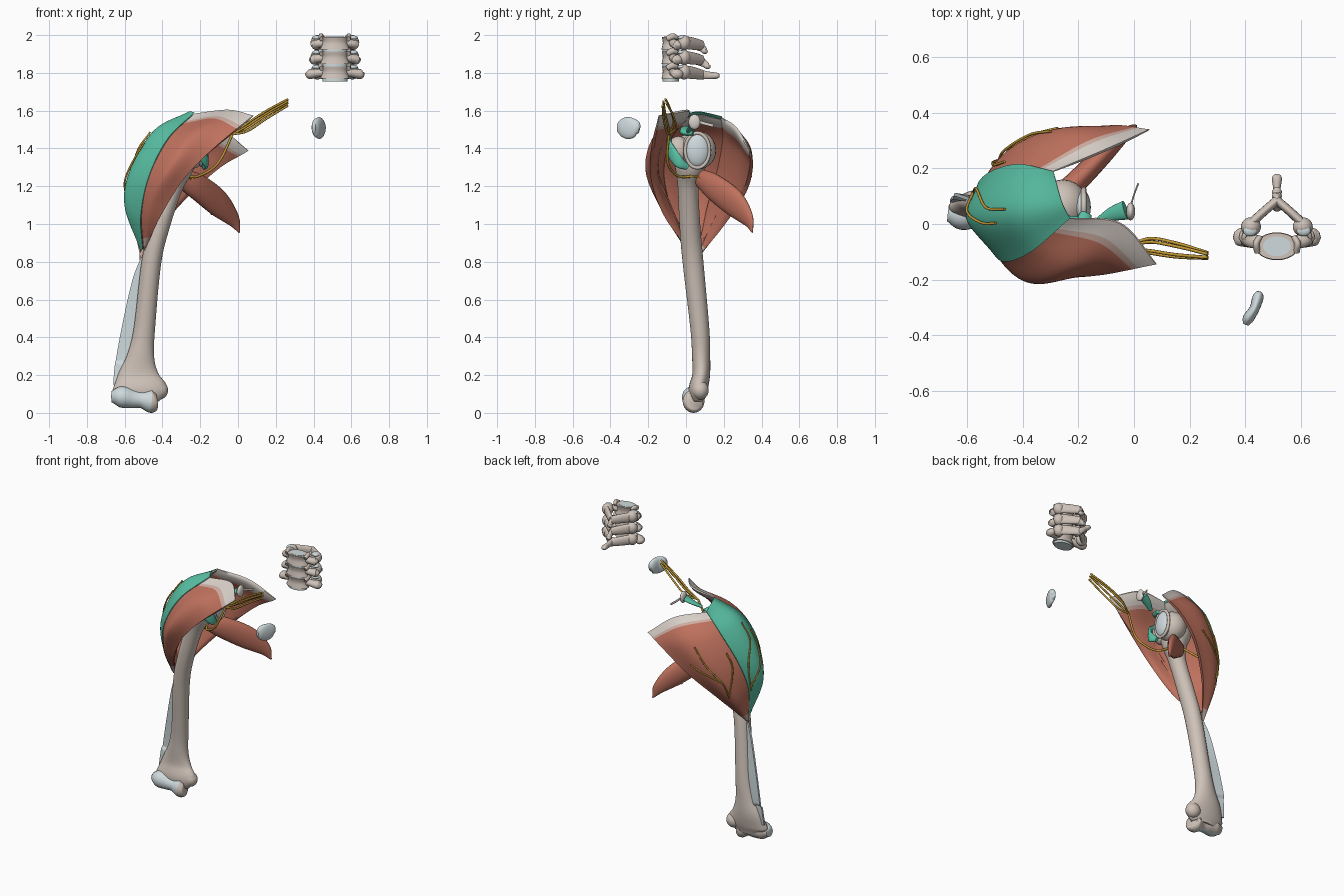
import bpy, bmesh, math
from mathutils import Vector, Matrix

if "Cube" in bpy.data.objects:
    bpy.data.objects.remove(bpy.data.objects["Cube"])

def material(name, rgb):
    m = bpy.data.materials.new(name)
    m.diffuse_color = (*rgb, 1)
    m.use_nodes = True
    m.node_tree.nodes["Principled BSDF"].inputs["Base Color"].default_value = m.diffuse_color
    return m

RED = material("muscle_red", (0.52, 0.165, 0.11))
GREEN = material("highlight_green", (0.10, 0.53, 0.37))
BONE = material("bone_beige", (0.62, 0.54, 0.48))
PALE = material("cartilage_pale_blue", (0.62, 0.70, 0.72))
TENDON = material("tendon_white", (0.70, 0.64, 0.59))
BLEND = material("tendon_pink", (0.62, 0.42, 0.36))
GOLD = material("nerve_gold", (0.56, 0.33, 0.04))
CENTRE = Vector((-0.28, 0.06, 1.2))

def spline(pts, t):
    """Catmull-Rom curve through pts, t from 0 to 1"""
    p = [Vector(q) for q in pts]
    p = [2 * p[0] - p[1]] + p + [2 * p[-1] - p[-2]]
    n = len(p) - 3
    i = min(int(t * n), n - 1)
    f = t * n - i
    a, b, c, d = p[i:i + 4]
    return 0.5 * (2 * b + (c - a) * f + (2 * a - 5 * b + 4 * c - d) * f ** 2
                  + (3 * b - a - 3 * c + d) * f ** 3)

def finish(name, bm, mats, angle=60, rule=None):
    bmesh.ops.recalc_face_normals(bm, faces=bm.faces)
    me = bpy.data.meshes.new(name)
    for f in bm.faces:
        f.smooth = True
        if rule:
            f.material_index = rule(f.calc_center_median(), f.normal)
    bm.to_mesh(me)
    bm.free()
    me.set_sharp_from_angle(angle=math.radians(angle))
    for m in mats:
        me.materials.append(m)
    ob = bpy.data.objects.new(name, me)
    bpy.context.collection.objects.link(ob)
    return ob

def surf(fibres, u, v):
    return spline([spline(f, u) for f in fibres], v)

def sheet(name, fibres, thick, mats, rule=lambda u: 0, nu=40, nv=16, edge=0.3):
    """Closed muscle belly: outer surface across the fibres, inner one offset inward"""
    bm = bmesh.new()
    P = [[surf(fibres, i / nu, j / nv) for j in range(nv + 1)] for i in range(nu + 1)]
    outer, inner = [], []
    for i in range(nu + 1):
        ro, ri = [], []
        for j in range(nv + 1):
            du = P[min(i + 1, nu)][j] - P[max(i - 1, 0)][j]
            dv = P[i][min(j + 1, nv)] - P[i][max(j - 1, 0)]
            n = du.cross(dv).normalized()
            if n.dot(CENTRE - P[i][j]) < 0:
                n = -n
            w = 2 * j / nv - 1
            t = thick * (0.15 + 0.85 * math.sin(math.pi * i / nu) ** 0.6 if edge < 1 else 1)
            t *= edge + (1 - edge) * (1 - w * w)
            ro.append(bm.verts.new(P[i][j]))
            ri.append(bm.verts.new(P[i][j] + n * t))
        outer.append(ro)
        inner.append(ri)
    for i in range(nu):
        k = rule((i + 0.5) / nu)
        for j in range(nv):
            for g in (outer, inner):
                bm.faces.new((g[i][j], g[i + 1][j], g[i + 1][j + 1], g[i][j + 1])).material_index = k
        for j in (0, nv):
            bm.faces.new((outer[i][j], outer[i + 1][j], inner[i + 1][j], inner[i][j])).material_index = k
    for i, k in ((0, rule(0)), (nu, rule(1))):
        for j in range(nv):
            bm.faces.new((outer[i][j], outer[i][j + 1], inner[i][j + 1], inner[i][j])).material_index = k
    return finish(name, bm, mats)

def sweep(name, pts, radii, mat, ref=(0, 0, 1), n=16, steps=6, rule=None):
    """Tube along a path; radii are (along ref, across ref) at each point"""
    bm = bmesh.new()
    ref, total, rings = Vector(ref), steps * (len(pts) - 1), []
    rad = [(a, b, 0) for a, b in radii]
    for i in range(total + 1):
        t = i / total
        c, r = spline(pts, t), spline(rad, t)
        d = (spline(pts, min(t + 0.01, 1)) - spline(pts, max(t - 0.01, 0))).normalized()
        u = (ref - d * ref.dot(d)).normalized()
        v = d.cross(u)
        rings.append([bm.verts.new(c + u * r.x * math.cos(2 * math.pi * k / n)
                                   + v * r.y * math.sin(2 * math.pi * k / n)) for k in range(n)])
    for a, b in zip(rings, rings[1:]):
        for k in range(n):
            bm.faces.new((a[k], a[(k + 1) % n], b[(k + 1) % n], b[k]))
    bm.faces.new(rings[0])
    bm.faces.new(rings[-1])
    return finish(name, bm, mat if isinstance(mat, list) else [mat], rule=rule)

def ball(name, c, r, mat):
    bm = bmesh.new()
    bmesh.ops.create_uvsphere(bm, u_segments=24, v_segments=14, radius=1,
                              matrix=Matrix.Translation(c) @ Matrix.Diagonal((*r, 1)))
    return finish(name, bm, [mat])

def wire(name, pts, r=0.005):
    return sweep(name, pts, [(r, r)] * len(pts), GOLD, (0.31, 0.52, 0.79), 8, 6)

# Deltoid: three bellies, each given by fibres from origin to insertion
front = [[(-.23, .02, 1.585), (-.37, -.095, 1.45), (-.47, -.13, 1.26), (-.51, -.08, 1.05), (-.50, .01, .86)],
         [(-.05, .0, 1.605), (-.23, -.16, 1.48), (-.37, -.213, 1.29), (-.47, -.13, 1.08), (-.495, 0, .86)],
         [(.08, -.145, 1.575), (-.13, -.185, 1.40), (-.285, -.185, 1.24), (-.405, -.12, 1.05), (-.485, 0, .88)]]
middle = [[(-.23, .02, 1.59), (-.37, -.10, 1.455), (-.47, -.135, 1.26), (-.515, -.08, 1.05), (-.505, 0, .87)],
          [(-.26, .08, 1.595), (-.44, .04, 1.50), (-.565, .02, 1.30), (-.60, .02, 1.10), (-.515, .035, .86)],
          [(-.29, .19, 1.57), (-.42, .215, 1.455), (-.53, .18, 1.27), (-.565, .12, 1.07), (-.515, .06, .85)]]
back = [[(-.29, .19, 1.565), (-.42, .205, 1.45), (-.525, .175, 1.27), (-.56, .115, 1.07), (-.515, .05, .81)],
        [(-.10, .27, 1.51), (-.25, .335, 1.40), (-.40, .30, 1.22), (-.50, .20, 1.02), (-.52, .06, .81)],
        [(.055, .34, 1.39), (-.08, .355, 1.31), (-.24, .32, 1.17), (-.40, .20, .99), (-.505, .06, .82)]]
ends = lambda u: 1 if u < 0.065 else 2 if u < 0.105 or u > 0.93 else 0
sheet("front_deltoid", front, 0.07, [RED, TENDON, BLEND], ends)
sheet("middle_deltoid", middle, 0.022, [GREEN])
sheet("middle_deltoid_lining", [[Vector(p).lerp(CENTRE, 0.04) for p in f] for f in middle], 0.04,
      [RED, TENDON], lambda u: 1 if u < 0.1 else 0)
sheet("back_deltoid", back, 0.07, [RED, TENDON, BLEND], ends)

# Small muscle running back and down from the humerus
sweep("lower_shoulder_muscle", [(-.30, .08, 1.24), (-.22, .14, 1.20), (-.11, .25, 1.115), (-.03, .325, 1.03), (.008, .352, .955)],
      [(.05, .035), (.07, .04), (.075, .035), (.045, .02), (.004, .004)], RED, n=20)

# Humerus
shaft = [(-.52, .06, .06, .10, .035), (-.52, .063, .12, .145, .05), (-.525, .08, .20, .11, .047),
         (-.515, .08, .30, .072, .048), (-.495, .073, .45, .056, .05), (-.458, .037, .80, .052, .055),
         (-.41, .02, 1.0, .052, .055), (-.345, .012, 1.2, .055, .056), (-.315, .02, 1.3, .08, .08),
         (-.315, .03, 1.38, .095, .10), (-.31, .03, 1.45, .07, .075), (-.31, .03, 1.48, .02, .02)]
sweep("humerus", [s[:3] for s in shaft], [s[3:] for s in shaft], BONE, (1, 0, 0), 28)
ball("humerus_inner_knob", (-.42, .075, .12), (.05, .045, .05), BONE)
ball("humerus_head", (-.255, .065, 1.39), (.09, .095, .10), BONE)
ball("humerus_front_tubercle", (-.26, -.04, 1.39), (.06, .06, .075), BONE)
sweep("elbow_joint_surface", [(-.668, .04, .085), (-.62, .035, .085), (-.56, .04, .075), (-.51, .04, .07), (-.46, .04, .062), (-.435, .045, .065)],
      [(.03, .03), (.056, .056), (.05, .05), (.045, .045), (.062, .058), (.045, .045)], [BONE, PALE], n=24,
      rule=lambda c, n: 1 if c.x < -.455 and n.x < .8 and c.y < .06 else 0)

# Shoulder joint surface with rim
ball("joint_cartilage", (-.19, .06, 1.39), (.035, .065, .09), PALE)
rim = [(-.18, .06 + .064 * math.cos(a), 1.39 + .092 * math.sin(a)) for a in [2 * math.pi * k / 16 for k in range(17)]]
sweep("joint_rim", rim, [(.01, .01)] * 17, BONE, (1, 0, 0), 8, 3)

# Green bands and small tendon remnants around the joint
sweep("front_joint_band", [(-.27, -.09, 1.45), (-.21, -.085, 1.40), (-.17, -.04, 1.33), (-.18, .01, 1.30)],
      [(.03, .012), (.035, .014), (.03, .014), (.015, .01)], GREEN)
sweep("upper_joint_band", [(-.24, .0, 1.50), (-.19, .0, 1.485), (-.17, .04, 1.48)],
      [(.02, .03), (.018, .03), (.012, .02)], GREEN)
sweep("top_ligament", [(-.13, .01, 1.49), (-.08, .035, 1.515), (-.03, .05, 1.54)],
      [(.008, .012), (.012, .025), (.015, .035)], GREEN)
ball("top_ligament_end", (-.012, .045, 1.54), (.016, .032, .04), TENDON)
sweep("top_ligament_strand", [(-.01, .07, 1.54), (.0, .105, 1.53), (.015, .145, 1.52)], [(.008, .003)] * 3, TENDON)

# Thin sheet on the outer side of the humerus
sheet("outer_septum", [[(-.515, .05, .82), (-.56, .07, .70), (-.612, .09, .47), (-.648, .10, .27), (-.66, .09, .15)],
                       [(-.47, .04, .82), (-.47, .045, .70), (-.49, .075, .47), (-.51, .08, .27), (-.52, .08, .15)]],
      0.012, [PALE], nv=4, edge=1)

# Separate cartilage piece
sweep("rib_cartilage", [(.45, -.247, 1.50), (.445, -.265, 1.505), (.432, -.305, 1.508), (.41, -.34, 1.51), (.402, -.362, 1.51)],
      [(.02, .012), (.045, .02), (.058, .018), (.048, .02), (.025, .01)], PALE, n=20)

# Nerve roots, main nerve and its branches
for k, (dy, dz) in enumerate([(0, 0), (.03, .014), (.042, -.012), (-.008, -.028)]):
    wire(f"nerve_root_{k}", [(.265, -.12 + dy * .4, 1.65 + dz * .8), (.15, -.11 + dy, 1.585 + dz),
                             (.05, -.095 + dy, 1.52 + dz), (-.03, -.09, 1.475)], 0.006)
wire("main_nerve", [(-.03, -.09, 1.475), (-.087, -.10, 1.35), (-.14, -.08, 1.29), (-.22, -.03, 1.25),
                    (-.28, .08, 1.25), (-.34, .17, 1.18), (-.45, .22, 1.12)], 0.007)
wire("lower_nerve", [(-.26, .06, 1.25), (-.20, .14, 1.17), (-.16, .20, 1.10), (-.14, .25, 1.05)], 0.004)
paths = [(back, [(.72, .55), (.6, .45), (.45, .5), (.3, .45)]), (back, [(.7, .5), (.6, .25), (.5, .12), (.4, .1)]),
         (back, [(.6, .45), (.5, .65), (.42, .75)]), (middle, [(.75, .95), (.55, .85), (.4, .6), (.28, .55)]),
         (middle, [(.72, .93), (.6, .6), (.45, .45), (.35, .42)])]
for k, (f, uv) in enumerate(paths):
    pts = [surf(f, u, v) for u, v in uv]
    wire(f"nerve_branch_{k}", [p + (p - CENTRE).normalized() * 0.008 for p in pts], 0.005)

# Three neck vertebrae
X = 0.513
for k, (z, w, ty, tz) in enumerate([(1.96, .125, .115, 1.915), (1.882, .135, .13, 1.835), (1.805, .155, .178, 1.785)]):
    n = f"vertebra_{k}_"
    sweep(n + "body", [(X, -.08, z - .036), (X, -.08, z), (X, -.08, z + .03)],
          [(.078, .05), (.066, .043), (.075, .048)], BONE, (1, 0, 0), 24)
    sweep(n + "disc", [(X, -.08, z - .05), (X, -.08, z - .034)], [(.066, .044)] * 2, PALE, (1, 0, 0), 24)
    sweep(n + "top_surface", [(X, -.08, z + .028), (X, -.08, z + .032)], [(.05, .036)] * 2, PALE, (1, 0, 0), 24)
    sweep(n + "spine", [(X, .06, z - .012), (X, (.06 + ty) / 2, (z + tz) / 2 - .008), (X, ty - .015, tz), (X, ty, tz - .002)],
          [(.028, .018), (.02, .013), (.016, .018), (.006, .010)], BONE)
    for s, side in ((-1, "left_"), (1, "right_")):
        sweep(n + side + "lip", [(X + s * .07, -.10, z + .02), (X + s * .074, -.07, z + .034), (X + s * .06, -.045, z + .025)],
              [(.014, .012), (.016, .012), (.01, .01)], BONE)
        sweep(n + side + "wing", [(X + s * .04, -.07, z), (X + s * .09, -.06, z - .006), (X + s * (w - .02), -.045, z - .012), (X + s * w, -.04, z - .01)],
              [(.024, .022), (.022, .026), (.026, .032), (.008, .012)], BONE)
        ball(n + side + "pillar", (X + s * .093, -.01, z), (.036, .034, .04), BONE)
        ball(n + side + "facet", (X + s * .096, -.024, z + .026), (.025, .02, .012), PALE)
        sweep(n + side + "arch", [(X + s * .095, .0, z), (X + s * .05, .042, z - .006), (X, .085, z - .014)],
              [(.034, .017), (.032, .016), (.026, .016)], BONE)
